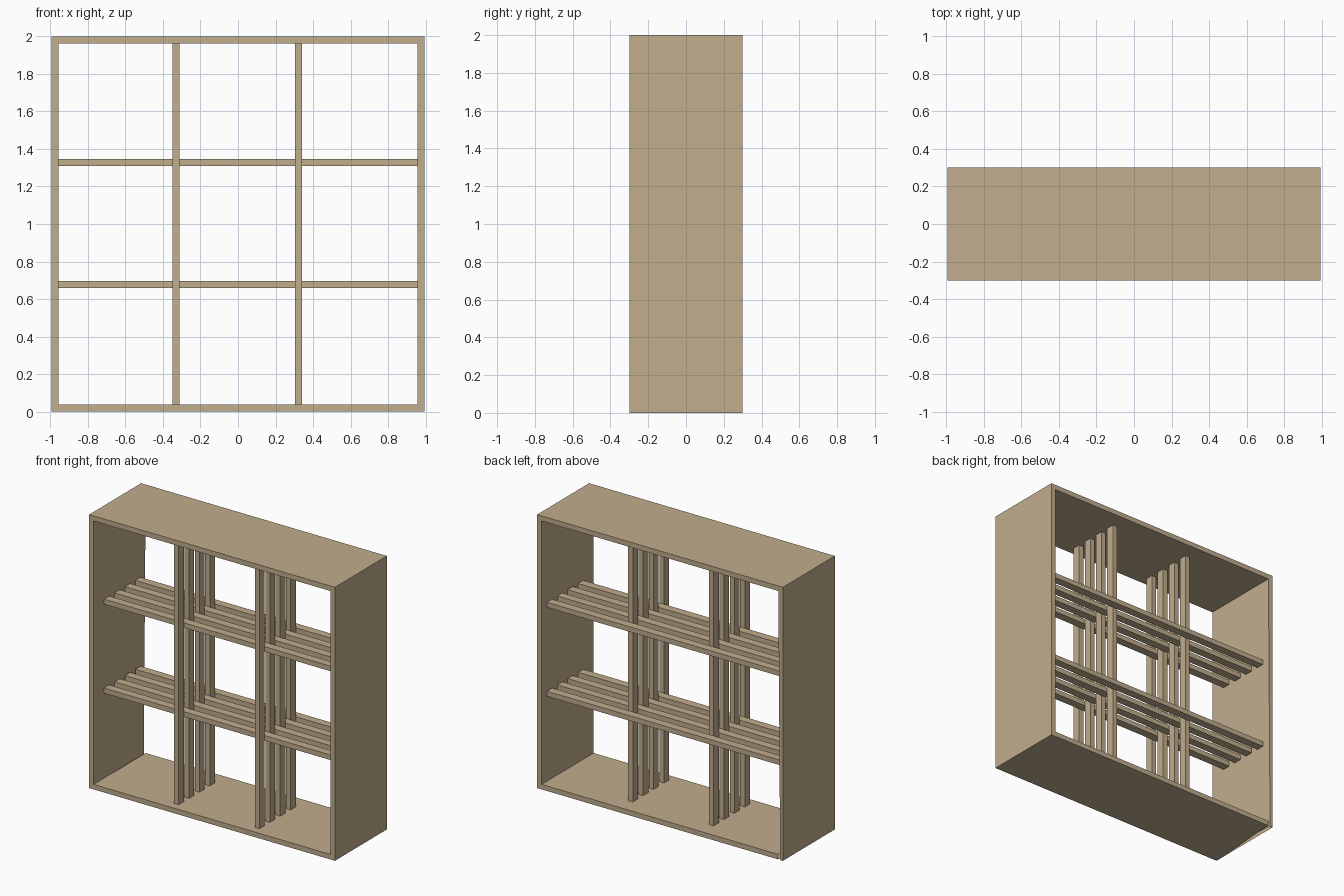
import bpy, bmesh

if "Cube" in bpy.data.objects:
    bpy.data.objects.remove(bpy.data.objects["Cube"])

W, H, D, T = 0.994, 2.0, 0.3, 0.037   # half width, height, half depth, board thickness

wood = bpy.data.materials.new("tan wood")
wood.diffuse_color = (0.533, 0.418, 0.270, 1)
wood.use_nodes = True
wood.node_tree.nodes["Principled BSDF"].inputs["Base Color"].default_value = wood.diffuse_color


def finish(name, bm):
    mesh = bpy.data.meshes.new(name)
    bm.to_mesh(mesh)
    bm.free()
    mesh.materials.append(wood)
    ob = bpy.data.objects.new(name, mesh)
    bpy.context.collection.objects.link(ob)
    return ob


def box(name, x0, x1, y0, y1, z0, z1):
    bm = bmesh.new()
    bmesh.ops.create_cube(bm, size=1)
    for v in bm.verts:
        v.co = (x1 if v.co.x > 0 else x0,
                y1 if v.co.y > 0 else y0,
                z1 if v.co.z > 0 else z0)
    return finish(name, bm)


# Outer frame: four mitred boards, with the seam open at the lower back left corner
outer = [(-W, 0), (W, 0), (W, H), (-W, H)]
inner = [(-W + T, T), (W - T, T), (W - T, H - T), (-W + T, H - T)]
for i, name in enumerate(["bottom_board", "right_board", "top_board", "left_board"]):
    j = (i + 1) % 4
    pts = {}
    for side, y in (("f", -D), ("b", D)):
        pts["oa" + side] = (outer[i][0], y, outer[i][1])
        pts["ob" + side] = (outer[j][0], y, outer[j][1])
        pts["ia" + side] = (inner[i][0], y, inner[i][1])
        pts["ib" + side] = (inner[j][0], y, inner[j][1])
    if name == "bottom_board":
        pts["oab"] = (-W + 0.04, D, 0)
    if name == "left_board":
        pts["ibb"] = (-W + 0.022, D, 0)
    bm = bmesh.new()
    v = {k: bm.verts.new(p) for k, p in pts.items()}
    for keys in (("oaf", "obf", "ibf", "iaf"), ("oab", "iab", "ibb", "obb"),
                 ("oaf", "oab", "obb", "obf"), ("iaf", "ibf", "ibb", "iab")):
        bm.faces.new([v[k] for k in keys])
    finish(name, bm)

# Inner lattice: upright and level slats alternate in layers through the depth
layer = 0.06
for k in range(4):
    y = -0.24 + 2 * layer * k
    for n, x in enumerate((-0.331, 0.323)):
        box(f"upright_slat_{n}_{k}", x - T / 2, x + T / 2, y, y + layer, T, H - T)
    for n, z in enumerate((0.677, 1.327)):
        box(f"level_slat_{n}_{k}", -W + T, W - T, y + layer, y + 2 * layer,
            z - T / 2, z + T / 2)
